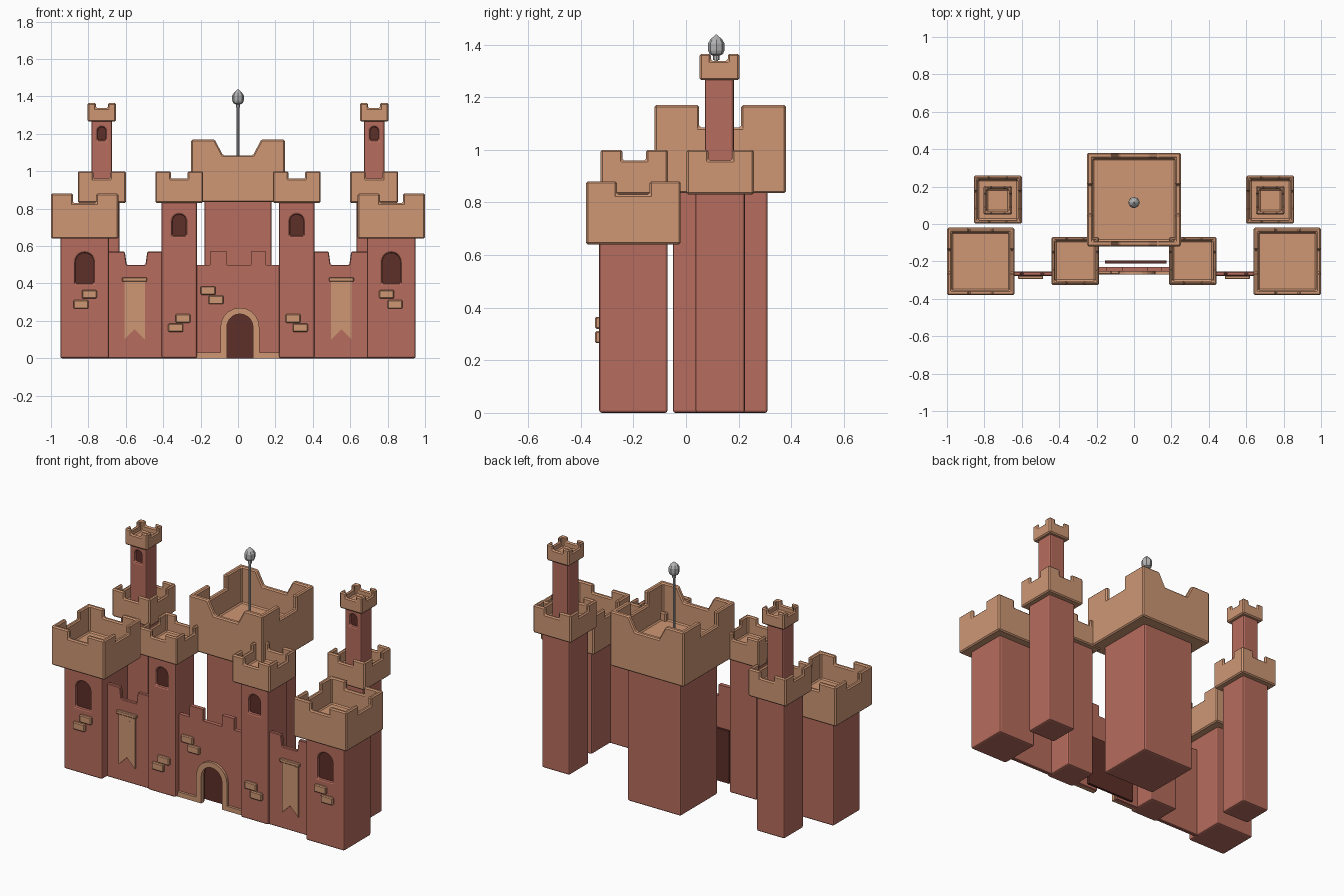
import bpy, bmesh, math

if "Cube" in bpy.data.objects:
    bpy.data.objects.remove(bpy.data.objects["Cube"])


def material(name, rgb):
    m = bpy.data.materials.new(name)
    m.diffuse_color = (*rgb, 1)
    m.use_nodes = True
    m.node_tree.nodes["Principled BSDF"].inputs["Base Color"].default_value = m.diffuse_color
    return m


RED = material("red_stone", (0.47, 0.15, 0.11))
TAN = material("tan_stone", (0.62, 0.31, 0.175))
DARK = material("dark_opening", (0.11, 0.028, 0.021))
GREY = material("grey_metal", (0.45, 0.45, 0.45))


def finish(name, bm, mat):
    bmesh.ops.recalc_face_normals(bm, faces=bm.faces)
    me = bpy.data.meshes.new(name)
    bm.to_mesh(me)
    bm.free()
    if mat:
        me.materials.append(mat)
    ob = bpy.data.objects.new(name, me)
    bpy.context.collection.objects.link(ob)
    return ob


def bevel(ob, width, segments=1):
    m = ob.modifiers.new("bevel", 'BEVEL')
    m.width, m.segments = width, segments
    m.limit_method, m.angle_limit = 'ANGLE', math.radians(50)


def prism(name, pts, y0, y1, mat, bev=0):
    """Extrude an x-z outline from y0 to y1."""
    bm = bmesh.new()
    a = [bm.verts.new((x, y0, z)) for x, z in pts]
    b = [bm.verts.new((x, y1, z)) for x, z in pts]
    bm.faces.new(a)
    bm.faces.new(b[::-1])
    n = len(pts)
    for i in range(n):
        j = (i + 1) % n
        bm.faces.new((a[i], b[i], b[j], a[j]))
    ob = finish(name, bm, mat)
    if bev:
        bevel(ob, bev)
    return ob


def box(name, x0, x1, y0, y1, z0, z1, mat, bev=0):
    return prism(name, [(x0, z0), (x1, z0), (x1, z1), (x0, z1)], y0, y1, mat, bev)


def cut(ob, cutter):
    m = ob.modifiers.new("cut", 'BOOLEAN')
    m.operation, m.solver, m.object = 'DIFFERENCE', 'EXACT', cutter
    cutter.hide_render = True
    bpy.context.view_layer.objects.active = ob
    bpy.ops.object.modifier_apply(modifier=m.name)
    bpy.data.objects.remove(cutter)


def arch(cx, z0, hw, top, n=10):
    """Round-topped outline, from bottom left over the top to bottom right."""
    zc = top - hw
    curve = [(cx - hw * math.cos(math.pi * i / n), zc + hw * math.sin(math.pi * i / n))
             for i in range(n + 1)]
    return [(cx - hw, z0)] + curve + [(cx + hw, z0)]


def crown(name, cx, cy, r, z0, z1, floor, wall, gap, gap_z, slope=0):
    """Hollow battlement with one notch in each side."""
    ob = box(name, cx - r, cx + r, cy - r, cy + r, z0, z1, TAN)
    i = r - wall
    cut(ob, box("c", cx - i, cx + i, cy - i, cy + i, floor, z1 + .1, None))
    t = gap + slope * (z1 + .1 - gap_z) / (z1 - gap_z)
    cut(ob, prism("c", [(cx - gap, gap_z), (cx + gap, gap_z), (cx + t, z1 + .1),
                        (cx - t, z1 + .1)], cy - r - .1, cy + r + .1, None))
    cut(ob, box("c", cx - r - .1, cx + r + .1, cy - gap, cy + gap, gap_z, z1 + .1, None))
    bevel(ob, .007)


def body(name, cx, cy, r, z0, z1, window=None):
    """Square shaft with an optional recessed arched window on the front."""
    ob = box(name, cx - r, cx + r, cy - r, cy + r, z0, z1, RED)
    if window:
        wz0, hw, wz1 = window
        f = cy - r
        cut(ob, prism("c", arch(cx, wz0, hw, wz1), f - .05, f + .02, None))
        prism(name + "_window", arch(cx, wz0, hw, wz1), f + .012, f + .0205, DARK)
    bevel(ob, .01, 2)


def brick(x, z, front):
    box("brick", x - .04, x + .04, front - .015, front + .02, z - .023, z + .023, TAN, .005)


# Keep with flagpole
body("keep", 0, .13, .18, 0, .85)
crown("keep_crown", 0, .13, .25, .835, 1.17, .95, .03, .08, 1.085, .045)


def lathe(name, profile, sides):
    bm = bmesh.new()
    rings = [[bm.verts.new((r * math.cos(2 * math.pi * k / sides),
                            .115 + r * math.sin(2 * math.pi * k / sides), z))
              for k in range(sides)] for r, z in profile]
    for a, b in zip(rings, rings[1:]):
        for k in range(sides):
            j = (k + 1) % sides
            bm.faces.new((a[k], a[j], b[j], b[k]))
    bm.faces.new(rings[0])
    bm.faces.new(rings[-1])
    return finish(name, bm, GREY)


lathe("flagpole", [(.007, .94), (.007, 1.36)], 10)
lathe("finial", [(.012, 1.342), (.012, 1.358), (.026, 1.364), (.031, 1.378), (.031, 1.405),
                 (.022, 1.42), (.002, 1.438)], 8)

for s, side in ((-1, "left"), (1, "right")):
    # Front corner towers
    body(side + "_corner_tower", s * .82, -.2, .13, 0, .66, (.40, .05, .565))
    crown(side + "_corner_crown", s * .82, -.2, .18, .64, .88, .72, .025, .062, .83)
    # Gate towers
    body(side + "_gate_tower", s * .314, -.197, .094, 0, .85, (.655, .038, .77))
    crown(side + "_gate_crown", s * .314, -.197, .128, .83, 1.0, .89, .02, .045, .96)
    # Rear towers with slim turrets
    body(side + "_rear_tower", s * .728, .13, .094, 0, .85)
    crown(side + "_rear_crown", s * .728, .13, .128, .83, 1.0, .89, .02, .045, .96)
    body(side + "_turret", s * .728, .127, .055, .88, 1.28, (1.165, .023, 1.237))
    crown(side + "_turret_crown", s * .728, .127, .076, 1.265, 1.365, 1.3, .016, .032, 1.338)
    # Curtain walls
    prism(side + "_curtain_wall",
          [(s * x, z) for x, z in ((.3, 0), (.8, 0), (.8, .57), (.605, .57), (.595, .5),
                                   (.495, .5), (.485, .57), (.3, .57))],
          -.278, -.255, RED, .004)
    # Banners
    c = s * .553
    prism(side + "_banner", [(c - .055, .42), (c - .055, .10), (c, .155), (c + .055, .10),
                             (c + .055, .42)], -.286, -.277, TAN)
    prism(side + "_banner_flap", [(c - .055, .415), (c, .365), (c + .055, .415)],
          -.29, -.285, TAN)
    box(side + "_banner_rod", c - .067, c + .067, -.295, -.276, .41, .432, TAN, .004)
    # Loose bricks
    brick(s * .795, .342, -.33)
    brick(s * .84, .288, -.33)
    brick(s * .295, .213, -.291)
    brick(s * .333, .163, -.291)

# Gate wall with arched doorway
gx = .01
prism("gate_wall",
      [(-.25, 0)] + arch(gx, 0, .075, .24) +
      [(.25, 0), (.25, .5), (.15, .5), (.15, .57), (.07, .57), (.07, .5),
       (-.06, .5), (-.06, .57), (-.15, .57), (-.15, .5), (-.25, .5)],
      -.255, -.23, RED)
# Door surround and skirting
prism("door_surround",
      [(-.225, 0), (-.225, .03), (gx - .104, .03)] + arch(gx, .03, .104, .27)[1:-1] +
      [(gx + .104, .03), (.225, .03), (.225, 0)] + arch(gx, 0, .07, .237)[::-1],
      -.27, -.245, TAN)
# Dark panel behind the doorway
box("door_panel", gx - .165, gx + .165, -.21, -.195, 0, .32, DARK)
brick(-.16, .362, -.255)
brick(-.117, .312, -.255)
